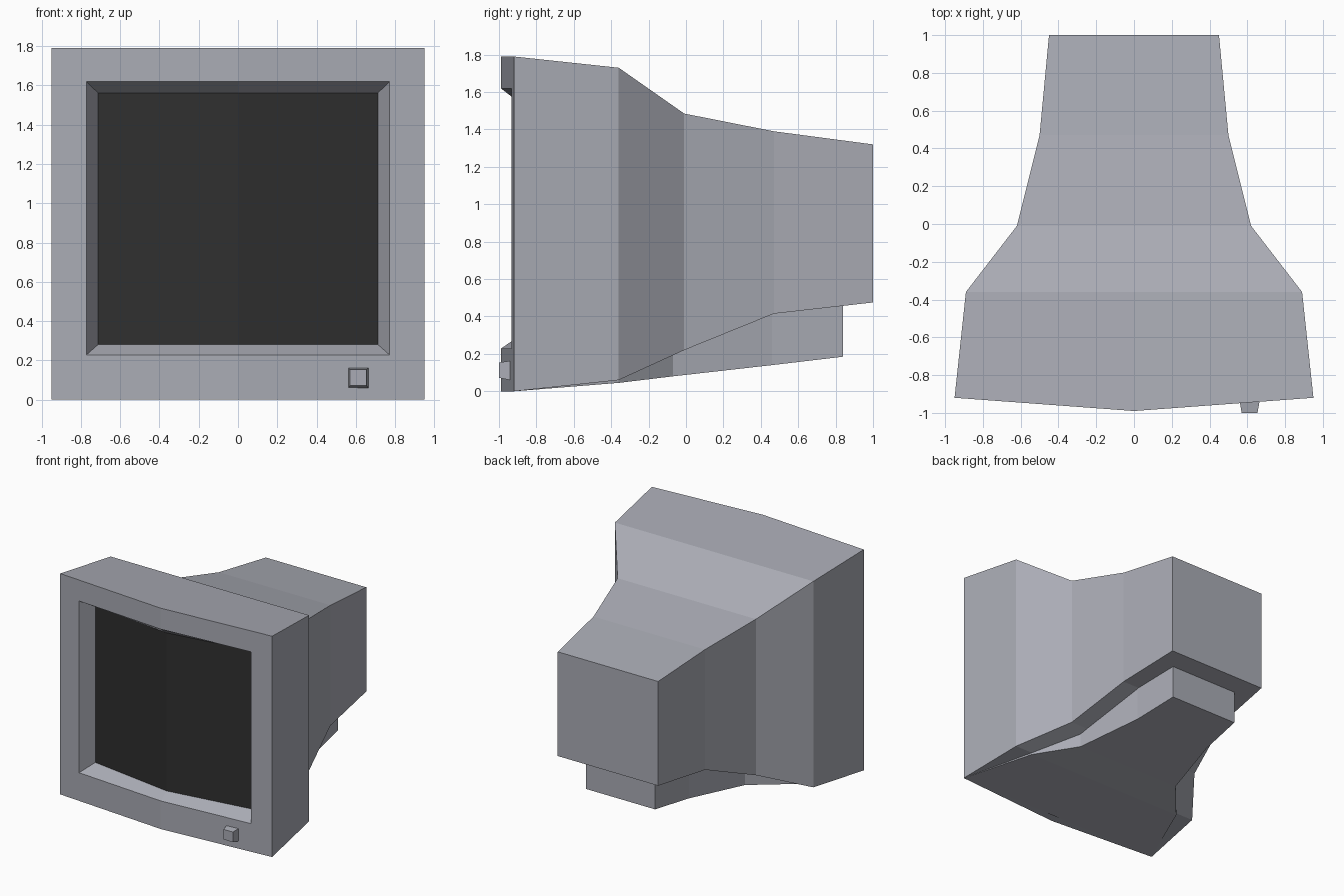
import bpy, bmesh

if "Cube" in bpy.data.objects:
    bpy.data.objects.remove(bpy.data.objects["Cube"])


def material(name, rgb):
    m = bpy.data.materials.new(name)
    m.diffuse_color = (*rgb, 1)
    m.use_nodes = True
    m.node_tree.nodes["Principled BSDF"].inputs["Base Color"].default_value = m.diffuse_color
    return m


grey = material("casing_grey", (0.40, 0.41, 0.46))
dark = material("screen_dark", (0.028, 0.028, 0.028))


def ring(y_mid, y_side, w, z0, z1, cx=0):
    """Six-point rectangle whose middle column can bulge forward."""
    return [(cx - w, y_side, z0), (cx, y_mid, z0), (cx + w, y_side, z0),
            (cx + w, y_side, z1), (cx, y_mid, z1), (cx - w, y_side, z1)]


def loft(name, rings, mats, screen_cap=False):
    """Skin consecutive rings and close both ends with two quads each."""
    bm = bmesh.new()
    loops = [[bm.verts.new(p) for p in r] for r in rings]
    for a, b in zip(loops, loops[1:]):
        for i in range(6):
            j = (i + 1) % 6
            bm.faces.new((a[i], a[j], b[j], b[i]))
    for end in (loops[0], loops[-1]):
        for ids in ((0, 1, 4, 5), (1, 2, 3, 4)):
            f = bm.faces.new([end[i] for i in ids])
            if screen_cap and end is loops[0]:
                f.material_index = 1
    bmesh.ops.recalc_face_normals(bm, faces=bm.faces[:])
    me = bpy.data.meshes.new(name)
    bm.to_mesh(me)
    bm.free()
    for m in mats:
        me.materials.append(m)
    ob = bpy.data.objects.new(name, me)
    bpy.context.collection.objects.link(ob)
    return ob


# Casing: recessed screen, bezel opening, bowed front rim, then tapering back
casing = [
    ring(-0.915, -0.81, 0.713, 0.28, 1.562),
    ring(-0.99, -0.933, 0.772, 0.228, 1.62),
    ring(-0.99, -0.92, 0.95, 0.0, 1.79),
]
for y, w, z0, z1 in ((-0.36, 0.89, 0.06, 1.73), (-0.01, 0.62, 0.22, 1.485),
                     (0.47, 0.50, 0.415, 1.39), (1.0, 0.45, 0.475, 1.32)):
    casing.append(ring(y, y, w, z0, z1))
loft("monitor_casing", casing, [grey, dark], screen_cap=True)

# Foot: tapering wedge under the casing, its top buried inside
foot = [ring(y, y, w, z0, z1) for y, w, z0, z1 in (
    (-0.92, 0.949, 0.0, 0.02), (-0.36, 0.73, 0.045, 0.15),
    (-0.07, 0.48, 0.08, 0.32), (0.46, 0.35, 0.14, 0.50),
    (0.84, 0.31, 0.185, 0.56))]
loft("foot", foot, [grey])

# Power button: small tapered block on the bezel
loft("power_button", [ring(-1.0, -1.0, 0.042, 0.072, 0.154, 0.612),
                      ring(-0.93, -0.93, 0.054, 0.058, 0.164, 0.612)], [grey])
